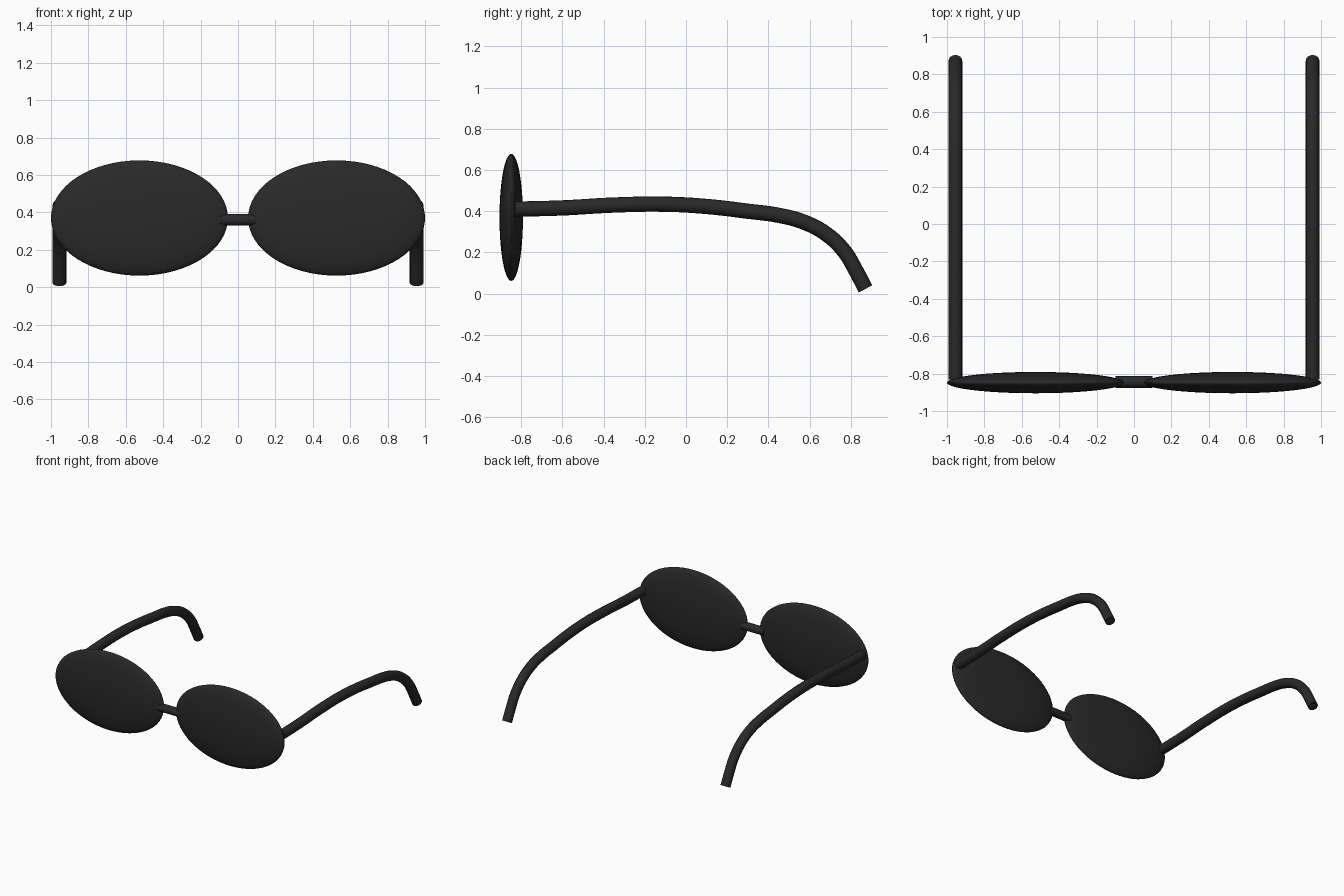
import bpy
from math import pi, radians

if "Cube" in bpy.data.objects:
    bpy.data.objects.remove(bpy.data.objects["Cube"])

black = bpy.data.materials.new("black")
black.diffuse_color = (0.022, 0.022, 0.022, 1)
black.use_nodes = True
black.node_tree.nodes["Principled BSDF"].inputs["Base Color"].default_value = black.diffuse_color


def finish(obj, name):
    obj.name = name
    obj.data.materials.append(black)
    bpy.ops.object.shade_smooth_by_angle(angle=radians(40))


def lens(side, name):
    # flattened ellipsoid, poles facing front and back
    bpy.ops.mesh.primitive_uv_sphere_add(segments=64, ring_count=32,
                                         location=(side * 0.527, -0.848, 0.37),
                                         rotation=(pi / 2, 0, 0))
    obj = bpy.context.object
    obj.scale = (0.473, 0.308, 0.057)
    bpy.ops.object.transform_apply(location=False, rotation=True, scale=True)
    finish(obj, name)


# side profile (y, z) of a temple, ending in the ear hook
TEMPLE = [(-0.83, 0.41), (-0.6, 0.416), (-0.35, 0.43), (-0.1, 0.434),
          (0.1, 0.423), (0.3, 0.4), (0.45, 0.38), (0.57, 0.348),
          (0.68, 0.29), (0.77, 0.203), (0.82, 0.12), (0.871, 0.023)]


def temple(side, name):
    curve = bpy.data.curves.new(name, 'CURVE')
    curve.dimensions = '3D'
    curve.bevel_depth = 0.037
    curve.bevel_resolution = 6
    curve.resolution_u = 6
    curve.use_fill_caps = True
    spline = curve.splines.new('BEZIER')
    spline.bezier_points.add(len(TEMPLE) - 1)
    for point, (y, z) in zip(spline.bezier_points, TEMPLE):
        point.co = (side * 0.955, y, z)
        point.handle_left_type = point.handle_right_type = 'AUTO'
    obj = bpy.data.objects.new(name, curve)
    bpy.context.collection.objects.link(obj)
    bpy.ops.object.select_all(action='DESELECT')
    obj.select_set(True)
    bpy.context.view_layer.objects.active = obj
    bpy.ops.object.convert(target='MESH')
    finish(bpy.context.object, name)


for side, label in ((-1, "left"), (1, "right")):
    lens(side, label + "_lens")
    temple(side, label + "_temple")

# nose bridge
bpy.ops.mesh.primitive_cylinder_add(vertices=32, radius=0.031, depth=0.2,
                                    location=(0, -0.845, 0.36),
                                    rotation=(0, pi / 2, 0))
finish(bpy.context.object, "bridge")
